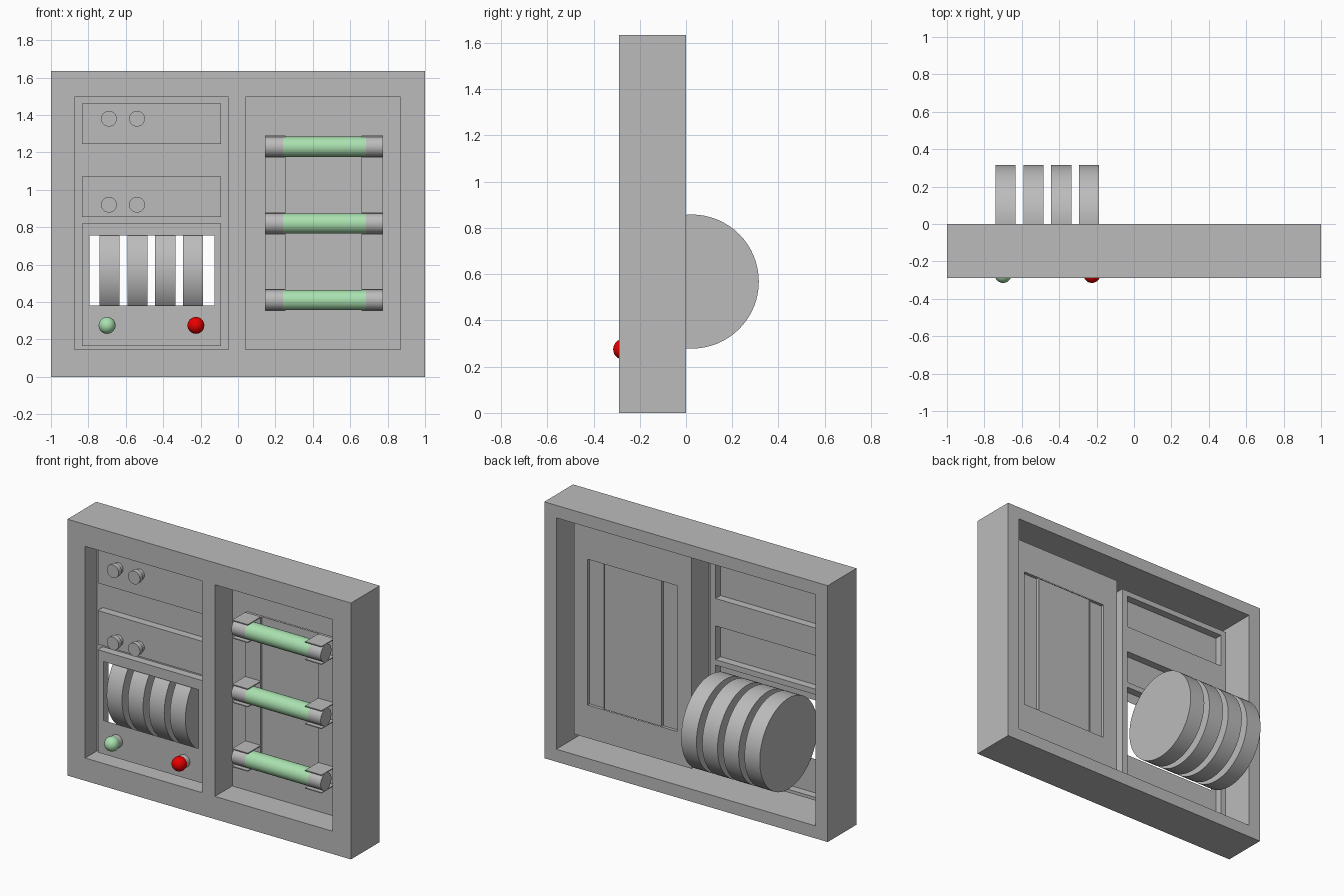
import bpy, bmesh, math
from mathutils import Matrix

if "Cube" in bpy.data.objects:
    bpy.data.objects.remove(bpy.data.objects["Cube"])


def material(name, rgb):
    m = bpy.data.materials.new(name)
    m.diffuse_color = (*rgb, 1)
    m.use_nodes = True
    m.node_tree.nodes["Principled BSDF"].inputs["Base Color"].default_value = m.diffuse_color
    return m


GREY = material("grey_metal", (0.5, 0.5, 0.5))
GREEN = material("pale_green", (0.40, 0.75, 0.43))
RED = material("red", (0.8, 0.0, 0.0))


def finish(name, bm, mats, smooth=False):
    me = bpy.data.meshes.new(name)
    bm.to_mesh(me)
    bm.free()
    ob = bpy.data.objects.new(name, me)
    bpy.context.collection.objects.link(ob)
    for m in mats:
        me.materials.append(m)
    if smooth:
        bpy.context.view_layer.objects.active = ob
        ob.select_set(True)
        bpy.ops.object.shade_smooth_by_angle(angle=math.radians(35))
        ob.select_set(False)
    return ob


# Rectangles are (x0, x1, z0, z1)
def quad(bm, pts, flip):
    vs = [bm.verts.new(p) for p in pts]
    bm.faces.new(vs[::-1] if flip else vs)


def sheet(bm, r, y, holes=(), back=False):
    """Flat sheet at depth y with rectangular holes, facing the front or back."""
    xs = sorted({r[0], r[1], *[h[i] for h in holes for i in (0, 1)]})
    zs = sorted({r[2], r[3], *[h[i] for h in holes for i in (2, 3)]})
    for a, b in zip(xs, xs[1:]):
        for c, d in zip(zs, zs[1:]):
            mx, mz = (a + b) / 2, (c + d) / 2
            if not any(h[0] < mx < h[1] and h[2] < mz < h[3] for h in holes):
                quad(bm, [(a, y, c), (b, y, c), (b, y, d), (a, y, d)], back)


def sleeve(bm, r, y0, y1, inward=False):
    """Four walls from y0 (front) to y1 (back)."""
    c = [(r[0], r[2]), (r[1], r[2]), (r[1], r[3]), (r[0], r[3])]
    for (ax, az), (bx, bz) in zip(c, c[1:] + c[:1]):
        quad(bm, [(ax, y0, az), (ax, y1, az), (bx, y1, bz), (bx, y0, bz)], inward)


def cylinder(bm, centre, r, length, axis='X', seg=48):
    rot = Matrix.Rotation(math.pi / 2, 4, 'Y' if axis == 'X' else 'X')
    bmesh.ops.create_cone(bm, cap_ends=True, segments=seg, radius1=r, radius2=r,
                          depth=length, matrix=Matrix.Translation(centre) @ rot)


FRONT, LEFT_Y, RIGHT_Y, RAISED = -0.29, -0.17, -0.115, -0.22
OUTER, INNER = (-1, 1, 0, 1.635), (-0.915, 0.915, 0.08, 1.555)
LEFT, RIGHT = (-0.875, -0.05, 0.145, 1.495), (0.04, 0.87, 0.145, 1.495)

# Housing: hollow box, open at the back, with two front bays
bm = bmesh.new()
sheet(bm, OUTER, FRONT, [LEFT, RIGHT])
sleeve(bm, OUTER, FRONT, 0)
sheet(bm, OUTER, 0, [INNER], back=True)
sleeve(bm, INNER, FRONT, 0, inward=True)
finish("housing", bm, [GREY])

# Left bay with three raised panels, the lowest having a window
upper = [(-0.835, -0.09, 1.245, 1.46), (-0.835, -0.09, 0.855, 1.07)]
lower = (-0.835, -0.09, 0.165, 0.82)
window = (-0.795, -0.125, 0.38, 0.755)
bm = bmesh.new()
sleeve(bm, LEFT, FRONT, LEFT_Y, inward=True)
sheet(bm, LEFT, LEFT_Y, upper + [lower])
for p in upper + [lower]:
    sleeve(bm, p, RAISED, LEFT_Y)
    sheet(bm, p, RAISED, [window] if p is lower else [])
finish("left_bay", bm, [GREY])

# Right bay with two raised rails and a slightly raised middle
plate = (0.145, 0.775, 0.355, 1.285)
rails = [(0.145, 0.255, 0.355, 1.285), (0.66, 0.775, 0.355, 1.285)]
middle = (0.255, 0.66, 0.355, 1.285)
bm = bmesh.new()
sleeve(bm, RIGHT, FRONT, RIGHT_Y, inward=True)
sheet(bm, RIGHT, RIGHT_Y, [plate])
for p, h in ((rails[0], 0.02), (rails[1], 0.02), (middle, 0.008)):
    sleeve(bm, p, RIGHT_Y - h, RIGHT_Y if h > 0.01 else RIGHT_Y - 0.002)
    sheet(bm, p, RIGHT_Y - h)
finish("right_bay", bm, [GREY])

# Four drums behind the window
for i in range(4):
    bm = bmesh.new()
    cylinder(bm, (-0.687 + i * 0.149, 0.025, 0.568), 0.29, 0.108, seg=64)
    finish(f"drum_{i + 1}", bm, [GREY], True)

# Knobs on the two upper panels: wide cap on a narrower neck
for z in (1.38, 0.92):
    for x in (-0.69, -0.54):
        bm = bmesh.new()
        cylinder(bm, (x, -0.235, z), 0.034, 0.03, 'Y', 32)
        cylinder(bm, (x, -0.262, z), 0.042, 0.03, 'Y', 32)
        finish("knob", bm, [GREY], True)

# Round buttons, each on a short collar
for name, x, mat in (("green_button", -0.70, GREEN), ("red_button", -0.225, RED)):
    bm = bmesh.new()
    bmesh.ops.create_uvsphere(bm, u_segments=32, v_segments=16, radius=0.045,
                              matrix=Matrix.Translation((x, -0.27, 0.275)))
    finish(name, bm, [mat], True)
    bm = bmesh.new()
    cylinder(bm, (x, -0.235, 0.275), 0.04, 0.03, 'Y', 32)
    finish(name + "_collar", bm, [GREY], True)

# Glass tubes with grey end caps, held in clips
for z in (1.23, 0.82, 0.41):
    for name, a, b, mat in (("tube_glass", 0.24, 0.685, GREEN),
                            ("tube_cap_left", 0.145, 0.24, GREY),
                            ("tube_cap_right", 0.685, 0.775, GREY)):
        bm = bmesh.new()
        cylinder(bm, ((a + b) / 2, -0.22, z), 0.054, b - a)
        finish(name, bm, [mat], True)
    for r in rails:
        bm = bmesh.new()
        for s in (-1, 1):
            m = (Matrix.Translation(((r[0] + r[1]) / 2, -0.2, z + s * 0.056))
                 @ Matrix.Diagonal((r[1] - r[0], 0.13, 0.006, 1)))
            bmesh.ops.create_cube(bm, size=1, matrix=m)
        finish("tube_clip", bm, [GREY])
